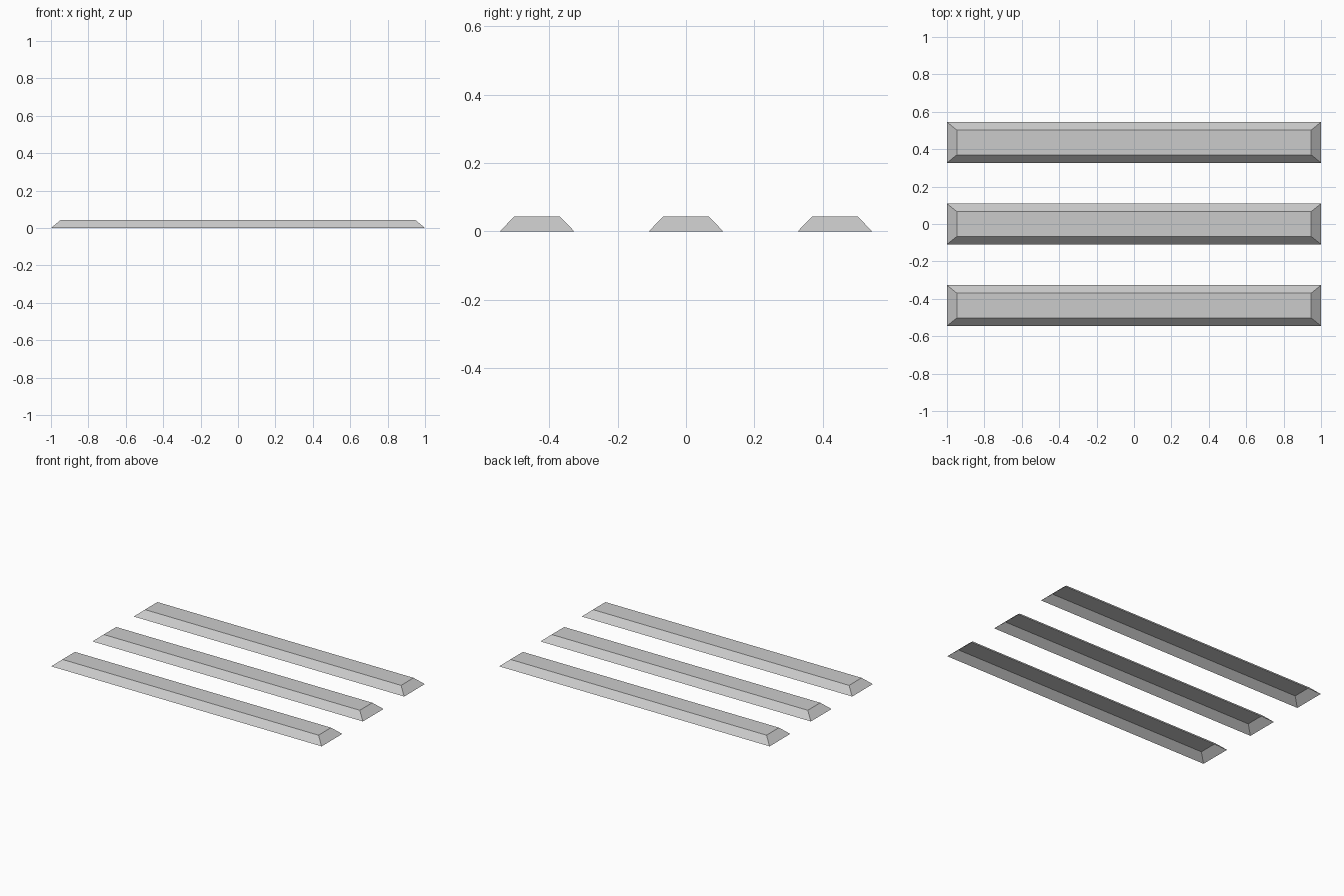
import bpy
import bmesh

cube = bpy.data.objects.get("Cube")
if cube:
    bpy.data.objects.remove(cube, do_unlink=True)

HEIGHT = 0.044
SPACING = 0.436
BASE = (1.0, 0.109)   # half length, half width at the ground
TOP = (0.947, 0.066)  # half length, half width of the flat top

grey = bpy.data.materials.new("light grey")
color = (0.6, 0.6, 0.6, 1.0)
grey.use_nodes = True
grey.diffuse_color = color
grey.node_tree.nodes["Principled BSDF"].inputs["Base Color"].default_value = color


def add_bar(name, y):
    """Hollow bar with sloping sides and an open underside."""
    bm = bmesh.new()
    bmesh.ops.create_cube(bm, size=2)
    for v in bm.verts:
        half = TOP if v.co.z > 0 else BASE
        v.co = (v.co.x * half[0], v.co.y * half[1], HEIGHT if v.co.z > 0 else 0)
    bm.normal_update()
    underside = [f for f in bm.faces if f.normal.z < -0.9]
    bmesh.ops.delete(bm, geom=underside, context='FACES_ONLY')
    mesh = bpy.data.meshes.new(name)
    bm.to_mesh(mesh)
    bm.free()
    mesh.materials.append(grey)
    bar = bpy.data.objects.new(name, mesh)
    bar.location.y = y
    bpy.context.collection.objects.link(bar)


# Three parallel bars
for name, step in (("front_bar", -1), ("middle_bar", 0), ("back_bar", 1)):
    add_bar(name, step * SPACING)
